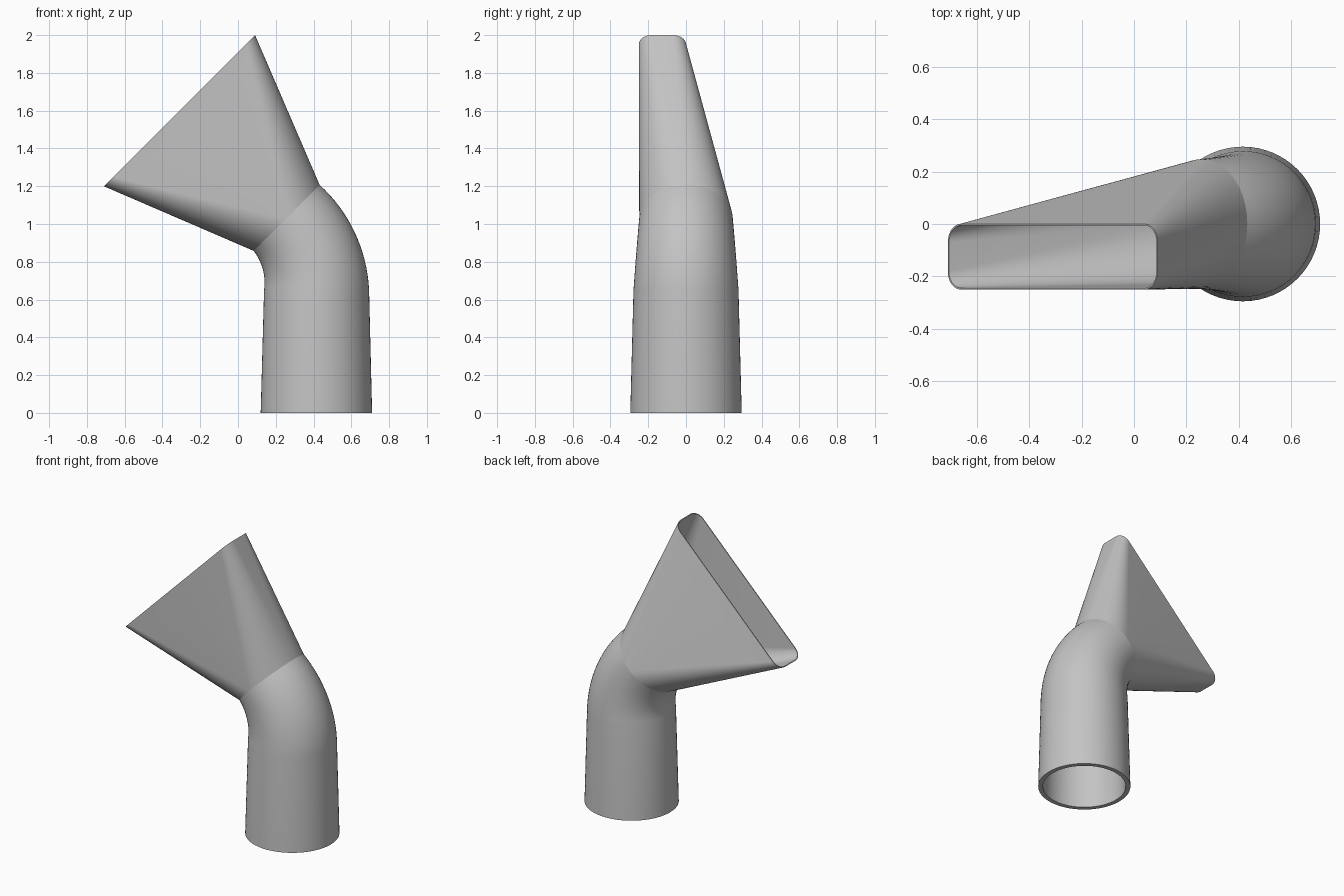
import bpy, bmesh
from math import sin, cos, pi, radians
from mathutils import Vector

cube = bpy.data.objects.get("Cube")
if cube:
    bpy.data.objects.remove(cube, do_unlink=True)

grey = bpy.data.materials.new("plain grey")
grey.use_nodes = True
colour = (0.55, 0.55, 0.55, 1)
grey.diffuse_color = colour
grey.node_tree.nodes["Principled BSDF"].inputs["Base Color"].default_value = colour

STEPS = 16          # segments per quarter of a cross-section
TILT = radians(45)  # total bend of the elbow


def lerp(a, b, t):
    return a + (b - a) * t


def section(centre, tilt, radius, flat_u=0, flat_v=0):
    """Rounded rectangle (a circle when the flats are zero), tilted about y."""
    u, v = Vector((cos(tilt), 0, sin(tilt))), Vector((0, 1, 0))
    points = []
    for quarter, (su, sv) in enumerate([(1, 1), (-1, 1), (-1, -1), (1, -1)]):
        for k in range(STEPS + 1):
            a = (quarter + k / STEPS) * pi / 2
            points.append(centre + u * (su * flat_u + radius * cos(a))
                          + v * (sv * flat_v + radius * sin(a)))
    return points


def loft(name, rings):
    bm = bmesh.new()
    rows = [[bm.verts.new(p) for p in ring] for ring in rings]
    for low, high in zip(rows, rows[1:]):
        for j in range(len(low)):
            n = (j + 1) % len(low)
            bm.faces.new((low[j], low[n], high[n], high[j]))
    bmesh.ops.remove_doubles(bm, verts=bm.verts, dist=0.0001)
    mesh = bpy.data.meshes.new(name)
    bm.to_mesh(mesh)
    bm.free()
    mesh.materials.append(grey)
    obj = bpy.data.objects.new(name, mesh)
    bpy.context.collection.objects.link(obj)
    bpy.ops.object.select_all(action="DESELECT")
    obj.select_set(True)
    bpy.context.view_layer.objects.active = obj
    bpy.ops.object.shade_smooth_by_angle(angle=radians(30))


# Shared dimensions: elbow pivot, bend radius, pipe radii
pivot = Vector((-0.125, 0, 0.65))
bend = 0.541
foot_r, bend_r, neck_r = 0.295, 0.278, 0.247
neck = pivot + Vector((cos(TILT), 0, sin(TILT))) * bend
mouth = Vector((-0.31, -0.125, 1.6))


def pipe_rings(inner):
    rings = [section(Vector((0.415, 0, 0)), 0, foot_r - 0.03 * inner)]
    for i in range(17):
        t = i / 16
        a = TILT * t
        centre = pivot + Vector((cos(a), 0, sin(a))) * bend
        wall = lerp(0.03, 0.02, t) * inner
        rings.append(section(centre, a, lerp(bend_r, neck_r, t) - wall))
    return rings


def nozzle_rings(inner):
    rings = []
    for i in range(9):
        t = i / 8
        radius = lerp(neck_r, 0.07, t) - lerp(0.02, 0.006, t) * inner
        rings.append(section(neck.lerp(mouth, t), TILT, radius,
                             0.496 * t, 0.055 * t))
    return rings


# Tapered pipe with its elbow, open at the foot
loft("elbow_pipe", pipe_rings(1)[::-1] + pipe_rings(0))
# Round-to-slot flared nozzle, open at the mouth
loft("flared_nozzle", nozzle_rings(0) + nozzle_rings(1)[::-1])
